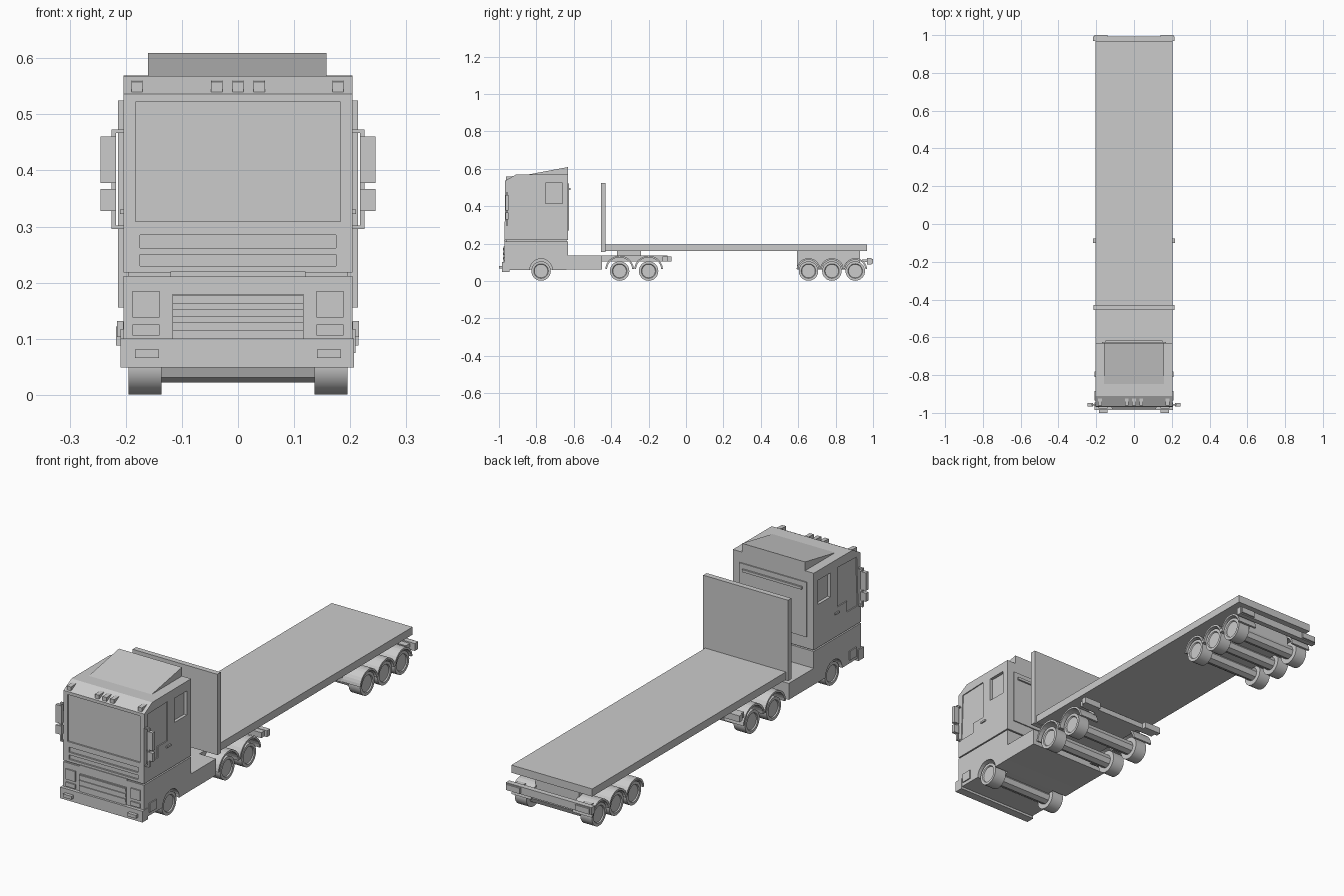
import bpy, bmesh, math

if "Cube" in bpy.data.objects:
    bpy.data.objects.remove(bpy.data.objects["Cube"], do_unlink=True)

grey = bpy.data.materials.new("plain_grey")
grey.use_nodes = True
grey.diffuse_color = (0.6, 0.6, 0.6, 1)
grey.node_tree.nodes["Principled BSDF"].inputs["Base Color"].default_value = (0.6, 0.6, 0.6, 1)


def finish(name, bm):
    bmesh.ops.recalc_face_normals(bm, faces=bm.faces)
    mesh = bpy.data.meshes.new(name)
    bm.to_mesh(mesh)
    bm.free()
    mesh.materials.append(grey)
    obj = bpy.data.objects.new(name, mesh)
    bpy.context.scene.collection.objects.link(obj)
    return obj


def box(name, x, y, z):
    bm = bmesh.new()
    bmesh.ops.create_cube(bm, size=1)
    for v in bm.verts:
        for i, (lo, hi) in enumerate((x, y, z)):
            v.co[i] = lo if v.co[i] < 0 else hi
    return finish(name, bm)


def pair(name, x, y, z):
    box("left_" + name, x, y, z)
    box("right_" + name, (-x[1], -x[0]), y, z)


def extrude(name, profile, x0, x1):
    """Sweep a side profile of (y, z) points across the width."""
    bm = bmesh.new()
    face = bm.faces.new([bm.verts.new((x0, y, z)) for y, z in profile])
    out = bmesh.ops.extrude_face_region(bm, geom=[face])
    for v in out["geom"]:
        if isinstance(v, bmesh.types.BMVert):
            v.co.x = x1
    return finish(name, bm)


def arc(cy, cz, r, start, end, n=14):
    angles = [math.radians(start + (end - start) * i / n) for i in range(n + 1)]
    return [(cy + r * math.cos(a), cz + r * math.sin(a)) for a in angles]


def lathe(name, profile, y, z, side, steps=32):
    """Turn (x, radius) points about a crosswise axis."""
    bm = bmesh.new()
    verts = [bm.verts.new((side * x, y, z + r)) for x, r in profile]
    edges = [bm.edges.new(p) for p in zip(verts, verts[1:])]
    bmesh.ops.spin(bm, geom=verts + edges, cent=(0, y, z), axis=(1, 0, 0),
                   angle=math.tau, steps=steps)
    bmesh.ops.remove_doubles(bm, verts=bm.verts, dist=0.0001)
    obj = finish(name, bm)
    for p in obj.data.polygons:
        p.use_smooth = True
    obj.data.set_sharp_from_angle(angle=math.radians(30))


def recess(obj, cutter):
    """Cut a shallow recess with a helper solid."""
    mod = obj.modifiers.new("recess", 'BOOLEAN')
    mod.operation = 'DIFFERENCE'
    mod.solver = 'EXACT'
    mod.object = cutter
    bpy.context.view_layer.objects.active = obj
    bpy.ops.object.modifier_apply(modifier=mod.name)
    bpy.data.objects.remove(cutter, do_unlink=True)


W = 0.204
AXLE_Z = 0.053
FRONT, BACK = -0.97, -0.63

# Upper cab with recessed windows and slots
cab = extrude("cab", [(FRONT, 0.218), (BACK, 0.218), (BACK, 0.569), (-0.91, 0.568),
                      (-0.967, 0.536)], -W, W)
recess(cab, box("windscreen", (-0.183, 0.183), (-1.1, FRONT + 0.008), (0.309, 0.522)))
for z in ((0.23, 0.25), (0.262, 0.285)):
    recess(cab, box("slot", (-0.175, 0.175), (-1.1, FRONT + 0.008), z))
door_glass = [(-0.95, 0.30), (-0.87, 0.30), (-0.87, 0.35), (-0.80, 0.35), (-0.80, 0.53), (-0.94, 0.525)]
for s in (-1, 1):
    recess(cab, extrude("rear_window", [(-0.75, 0.415), (-0.66, 0.415), (-0.66, 0.525),
                                        (-0.75, 0.525)], s * 0.19, s * 0.3))
    recess(cab, extrude("door_glass", door_glass, s * 0.199, s * 0.3))
pair("door_handle", (W, 0.21), (-0.81, -0.78), (0.322, 0.33))

# Roof deflector and marker lights
extrude("roof_deflector", [(-0.86, 0.566), (BACK, 0.566), (BACK, 0.609)], -0.16, 0.158)
for i, x in enumerate((-0.18, -0.038, 0, 0.038, 0.178)):
    extrude(f"roof_light_{i}", [(-0.962, 0.54), (-0.93, 0.55), (-0.925, 0.56), (-0.962, 0.558)],
            x - 0.01, x + 0.01)

# Panel on the back of the cab
box("cab_back_panel", (-0.17, 0.17), (BACK, -0.625), (0.27, 0.52))
box("cab_back_ledge", (-0.15, 0.15), (-0.625, -0.617), (0.485, 0.497))

# Lower cab with the front wheel arches around a solid core
box("cab_joint", (-0.195, 0.195), (-0.962, -0.64), (0.205, 0.225))
extrude("lower_cab", [(FRONT, 0.06)] + arc(-0.775, AXLE_Z + 0.006, 0.06, 180, 0)
        + [(BACK, 0.06), (BACK, 0.212), (FRONT, 0.212)], -W, W)
box("arch_core", (-0.13, 0.13), (-0.85, -0.70), (0.06, 0.13))
box("bumper", (-0.209, 0.207), (-0.985, -0.945), (0.049, 0.10))
pair("step_box", (W, 0.209), (-0.935, -0.885), (0.075, 0.117))
box("grille_trim", (-0.12, 0.12), (-0.973, -0.96), (0.21, 0.22))
box("grille", (-0.117, 0.117), (-0.975, -0.965), (0.10, 0.18))
for i in range(3):
    z = 0.115 + 0.024 * i
    box(f"grille_bar_{i}", (-0.117, 0.117), (-0.979, -0.97), (z, z + 0.014))
pair("headlight", (0.14, 0.188), (-0.976, -0.965), (0.138, 0.185))
pair("indicator", (0.14, 0.188), (-0.976, -0.965), (0.106, 0.125))
pair("fog_light", (0.141, 0.184), (-1.0, -0.98), (0.066, 0.081))

# Mirrors on brackets
pair("mirror_large", (0.217, 0.245), (-0.965, -0.948), (0.378, 0.46))
pair("mirror_small", (0.217, 0.245), (-0.965, -0.948), (0.328, 0.367))
pair("mirror_stem", (0.217, 0.225), (-0.962, -0.952), (0.296, 0.473))
for part, z in (("upper", 0.467), ("lower", 0.296)):
    pair(part + "_mirror_arm", (0.2, 0.222), (-0.962, -0.952), (z, z + 0.006))

# Tractor frame and coupling
box("tractor_frame", (-W, W), (BACK, -0.45), (0.06, 0.135))
box("tractor_rear_frame", (-0.12, 0.12), (-0.45, -0.1), (0.105, 0.135))
box("coupling", (-0.1, 0.1), (-0.37, -0.24), (0.135, 0.16))
box("tractor_light_bar", (-0.205, 0.205), (-0.125, -0.095), (0.105, 0.13))
pair("tractor_tail_light", (0.13, 0.216), (-0.1, -0.077), (0.103, 0.132))

# Trailer bed, headboard and rear bar
box("bed", (-W, W), (-0.45, 0.968), (0.16, 0.195))
box("headboard", (-0.214, 0.214), (-0.455, -0.43), (0.156, 0.525))
box("trailer_light_bar", (-0.217, 0.215), (0.968, 0.992), (0.088, 0.122))
pair("trailer_tail_light", (0.14, 0.21), (0.985, 1.0), (0.092, 0.118))
pair("light_bar_bracket", (0.15, 0.19), (0.94, 0.98), (0.1, 0.116))

# Trailer axle carrier set in between the wheels
box("axle_carrier", (-0.11, 0.11), (0.593, 0.93), (0.06, 0.16))

# Wheels, axles and mudguards
trailer_axles = (0.655, 0.78, 0.905)
tractor_axles = (-0.355, -0.2)
tyre = [(0.136, 0.03), (0.136, 0.052), (0.195, 0.052), (0.195, 0.039), (0.19, 0.036), (0.19, 0.0)]
for i, y in enumerate((-0.775,) + tractor_axles + trailer_axles):
    lathe(f"axle_{i}", [(-0.15, 0.0), (-0.15, 0.031), (0.15, 0.031), (0.15, 0.0)], y, AXLE_Z, 1, 8)
    for name, s in (("left", 1), ("right", -1)):
        lathe(f"{name}_wheel_{i}", tyre, y, AXLE_Z, s)
        # Tractor guards are taller than the trailer ones
        if i:
            wide = 0.077 if y < 0 else 0.064
            guard = arc(y, 0.058, wide, 175, 5) + arc(y, 0.058, wide - 0.009, 5, 175)
            extrude(f"{name}_mudguard_{i}", guard, s * 0.105, s * 0.203)
